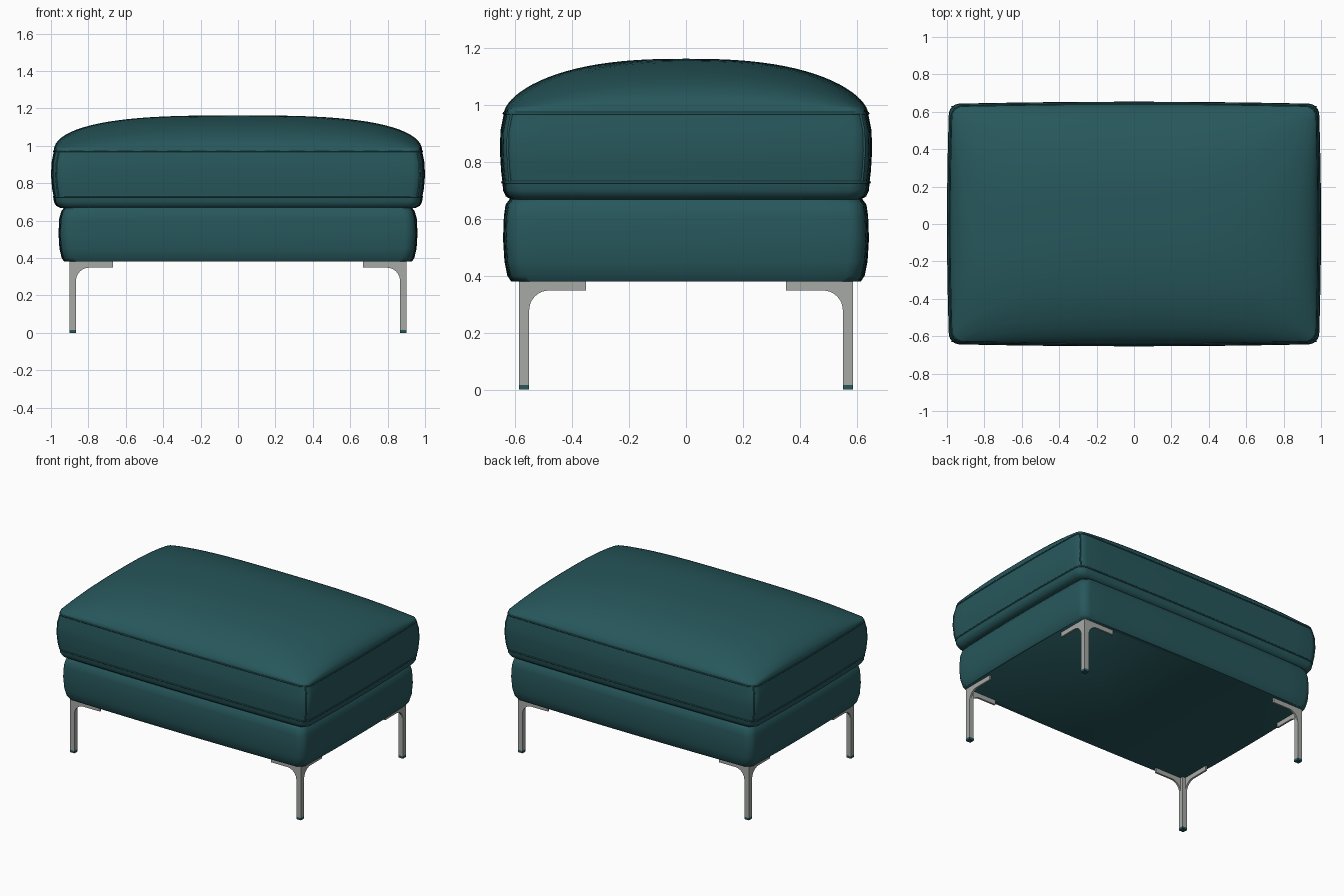
import bpy, bmesh, math
from mathutils import Vector

cube = bpy.data.objects.get("Cube")
if cube:
    bpy.data.objects.remove(cube, do_unlink=True)


def make_material(name, color, roughness):
    mat = bpy.data.materials.new(name)
    mat.use_nodes = True
    mat.diffuse_color = (*color, 1)
    bsdf = mat.node_tree.nodes["Principled BSDF"]
    bsdf.inputs["Base Color"].default_value = (*color, 1)
    bsdf.inputs["Roughness"].default_value = roughness
    return mat


teal = make_material("teal leather", (0.02, 0.095, 0.105), 0.6)
metal = make_material("brushed metal", (0.38, 0.40, 0.38), 0.5)


def finish(name, bm, mat, angle):
    bmesh.ops.recalc_face_normals(bm, faces=bm.faces)
    mesh = bpy.data.meshes.new(name)
    bm.to_mesh(mesh)
    bm.free()
    mesh.materials.append(mat)
    obj = bpy.data.objects.new(name, mesh)
    bpy.context.collection.objects.link(obj)
    bpy.ops.object.select_all(action="DESELECT")
    bpy.context.view_layer.objects.active = obj
    obj.select_set(True)
    bpy.ops.object.shade_smooth_by_angle(angle=math.radians(angle))
    return obj


def ring(hx, hy, z, radius=0.055, bow=0.012, arc=6, side=14):
    """Rounded rectangle whose sides bow gently outward."""
    corners = []
    for i, (sx, sy) in enumerate(((1, 1), (-1, 1), (-1, -1), (1, -1))):
        center = Vector((sx * (hx - bow - radius), sy * (hy - bow - radius), z))
        angles = [math.pi / 2 * (i + k / arc) for k in range(arc + 1)]
        corners.append([center + radius * Vector((math.cos(a), math.sin(a), 0)) for a in angles])
    points = []
    for i, corner in enumerate(corners):
        points += corner
        start, end = corner[-1], corners[(i + 1) % 4][0]
        points += [start.lerp(end, k / side) for k in range(1, side)]
    for p in points:
        u, v = p.x / hx, p.y / hy
        p.x += bow * u * max(0, 1 - v * v)
        p.y += bow * v * max(0, 1 - u * u)
    return points


def add_rings(bm, rings):
    loops = [[bm.verts.new(p) for p in points] for points in rings]
    n = len(loops[0])
    for low, high in zip(loops, loops[1:]):
        for i in range(n):
            j = (i + 1) % n
            bm.faces.new((low[i], low[j], high[j], high[i]))
    return loops


# Upholstered base
base_sections = ((0.93, 0.615, 0.38), (0.943, 0.628, 0.40), (0.955, 0.638, 0.45),
                 (0.96, 0.643, 0.53), (0.956, 0.64, 0.61), (0.945, 0.634, 0.65),
                 (0.925, 0.615, 0.675))
bm = bmesh.new()
loops = add_rings(bm, [ring(*s) for s in base_sections])
bm.faces.new(loops[0])
bm.faces.new(loops[-1])
finish("base", bm, teal, 50)

# Cushion with bulging sides and a domed top
HX, HY, SEAM, RISE = 0.985, 0.64, 0.97, 0.192
cushion_sections = ((0.95, 0.615, 0.668), (0.972, 0.633, 0.678), (0.985, 0.643, 0.70),
                    (0.986, 0.645, 0.728), (0.994, 0.65, 0.77), (1.0, 0.654, 0.84),
                    (0.997, 0.652, 0.91), (HX, HY, SEAM))
rings = [ring(*s) for s in cushion_sections]
edge = rings[-1]
steps = 22
for k in range(1, steps):
    s = math.cos(math.pi / 2 * k / steps)
    dome = []
    for p in edge:
        u = min(1, abs(p.x * s / HX))
        v = min(1, abs(p.y * s / HY))
        lift = (1 - u ** 3) ** 0.45 * (1 - v ** 2.5) ** 0.6
        dome.append(Vector((p.x * s, p.y * s, SEAM + RISE * lift)))
    rings.append(dome)
bm = bmesh.new()
loops = add_rings(bm, rings)
bm.faces.new(loops[0])
peak = bm.verts.new((0, 0, SEAM + RISE))
top = loops[-1]
for i in range(len(top)):
    bm.faces.new((top[i], top[(i + 1) % len(top)], peak))
finish("cushion", bm, teal, 60)


# Piped seams around the cushion and down its corners
def piping(name, points, cyclic):
    curve = bpy.data.curves.new(name, "CURVE")
    curve.dimensions = "3D"
    curve.bevel_depth = 0.005
    curve.bevel_resolution = 1
    spline = curve.splines.new("POLY")
    spline.points.add(len(points) - 1)
    for target, p in zip(spline.points, points):
        target.co = (*p, 1)
    spline.use_cyclic_u = cyclic
    curve.materials.append(teal)
    bpy.context.collection.objects.link(bpy.data.objects.new(name, curve))


piping("lower_seam", rings[3], True)
piping("upper_seam", edge, True)
quarter = len(edge) // 4
for c in range(4):
    piping(f"corner_seam_{c + 1}", [r[c * quarter + 3] for r in rings[3:8]], False)


# Legs: a square post with two curved bracket plates
POST, THICK, REACH, TOP, UNDER = 0.036, 0.013, 0.235, 0.386, 0.348
FOOT = 0.016


def add_box(bm, low, high):
    made = bmesh.ops.create_cube(bm, size=1)["verts"]
    for v in made:
        v.co = [l + (h - l) * (c + 0.5) for c, l, h in zip(v.co, low, high)]


def add_bracket(bm, along_x):
    r = 0.07
    outline = [(0, FOOT), (POST, FOOT)]
    for k in range(9):
        a = math.pi / 2 * k / 8
        outline.append((POST + r - r * math.cos(a), UNDER - r + r * math.sin(a)))
    outline += [(REACH, UNDER), (REACH, TOP), (0, TOP)]
    def place(u, d, z):
        return (u, d, z) if along_x else (d, u, z)
    sides = [[bm.verts.new(place(u, d, z)) for u, z in outline] for d in (0, THICK)]
    for loop in sides:
        bm.faces.new(loop)
    for i in range(len(outline)):
        j = (i + 1) % len(outline)
        bm.faces.new((sides[0][i], sides[0][j], sides[1][j], sides[1][i]))


for x_name, sx in (("left", 1), ("right", -1)):
    for y_name, sy in (("front", -1), ("back", 1)):
        def to_corner(bm):
            for v in bm.verts:
                v.co = (sx * (0.902 - v.co.x), sy * (0.587 - v.co.y), v.co.z)

        bm = bmesh.new()
        add_bracket(bm, True)
        add_bracket(bm, False)
        add_box(bm, (0.002, 0.002, FOOT), (POST - 0.001, POST - 0.001, TOP))
        to_corner(bm)
        finish(f"{y_name}_{x_name}_leg", bm, metal, 30)

        bm = bmesh.new()
        add_box(bm, (0, 0, 0), (POST, POST, FOOT))
        to_corner(bm)
        finish(f"{y_name}_{x_name}_foot", bm, teal, 30)
